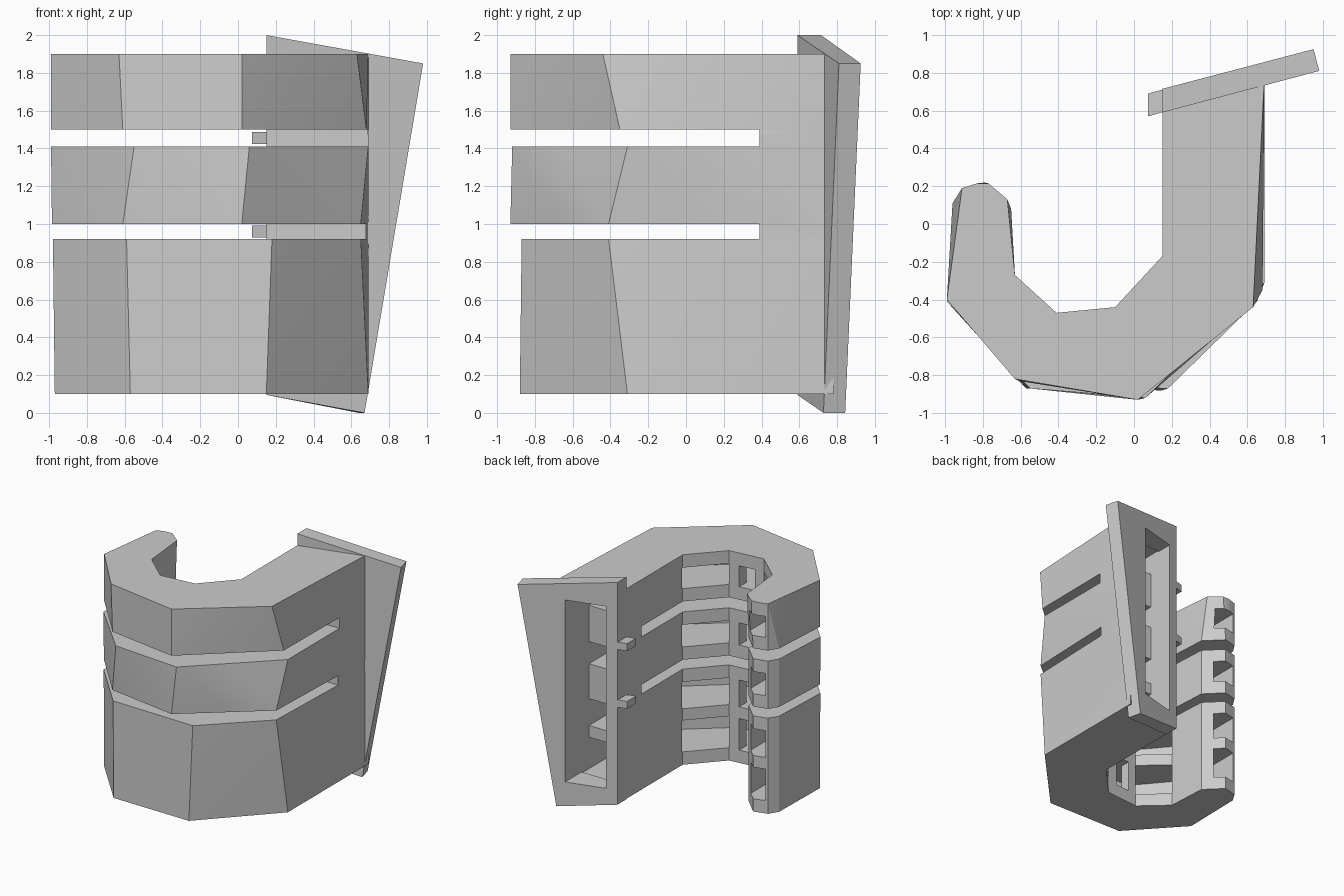
import bpy, bmesh, math

cube = bpy.data.objects.get("Cube")
if cube:
    bpy.data.objects.remove(cube, do_unlink=True)

GREY = (0.6, 0.6, 0.6, 1)
grey = bpy.data.materials.new("plain_grey")
grey.use_nodes = True
grey.diffuse_color = GREY
grey.node_tree.nodes["Principled BSDF"].inputs["Base Color"].default_value = GREY


def loft(name, rings):
    """Closed solid through matching rings of 3D points."""
    bm = bmesh.new()
    rows = [[bm.verts.new(p) for p in ring] for ring in rings]
    bm.faces.new(rows[0])
    bm.faces.new(rows[-1])
    n = len(rows[0])
    for low, high in zip(rows, rows[1:]):
        for i in range(n):
            j = (i + 1) % n
            bm.faces.new((low[i], low[j], high[j], high[i]))
    bmesh.ops.recalc_face_normals(bm, faces=bm.faces)
    bmesh.ops.triangulate(bm, faces=[f for f in bm.faces if len(f.verts) == 4])
    mesh = bpy.data.meshes.new(name)
    bm.to_mesh(mesh)
    bm.free()
    mesh.materials.append(grey)
    obj = bpy.data.objects.new(name, mesh)
    bpy.context.collection.objects.link(obj)
    return obj


def prism(name, plan, z0, z1):
    return loft(name, [[(x, y, z) for x, y in plan] for z in (z0, z1)])


def box(name, x0, x1, y0, y1, z0, z1):
    return prism(name, [(x0, y0), (x1, y0), (x1, y1), (x0, y1)], z0, z1)


def activate(obj):
    bpy.ops.object.select_all(action='DESELECT')
    obj.select_set(True)
    bpy.context.view_layer.objects.active = obj


def cut(obj, cutter, keep=False):
    mod = obj.modifiers.new("cut", 'BOOLEAN')
    mod.operation = 'DIFFERENCE'
    mod.solver = 'EXACT'
    mod.object = cutter
    activate(obj)
    bpy.ops.object.modifier_apply(modifier=mod.name)
    if not keep:
        bpy.data.objects.remove(cutter, do_unlink=True)


# Curled hand: hooked plan whose outer corners drift with height
INNER = [(-0.63, -0.27), (-0.41, -0.47), (-0.1, -0.44), (0.15, -0.17), (0.15, 0.64), (0.69, 0.78)]
BLUNT = [(-0.91, 0.19), (-0.83, 0.215), (-0.77, 0.215), (-0.67, 0.13)]
ROUND = [(-0.96, 0.11), (-0.91, 0.19), (-0.79, 0.22), (-0.65, 0.08)]
LEVELS = [  # height, right corner, front corner, left front corner, left corner, tip
    (1.9, (0.63, -0.44), (0.02, -0.93), (-0.63, -0.82), (-0.99, -0.40), BLUNT),
    (1.5, (0.68, -0.35), (0.02, -0.93), (-0.61, -0.83), (-0.99, -0.40), ROUND),
    (1.41, (0.69, -0.31), (0.06, -0.92), (-0.55, -0.87), (-0.99, -0.41), ROUND),
    (1.0, (0.65, -0.41), (0.02, -0.93), (-0.61, -0.83), (-0.985, -0.41), ROUND),
    (0.92, (0.65, -0.41), (0.18, -0.87), (-0.59, -0.85), (-0.98, -0.42), ROUND),
    (0.1, (0.69, -0.31), (0.15, -0.88), (-0.57, -0.87), (-0.97, -0.43), ROUND),
]
hand = loft("curled_hand", [
    [(x, y, z) for x, y in INNER + corners + tip]
    for z, *corners, tip in LEVELS])

# Slots between the fingers
for low, high in ((0.92, 1.0), (1.41, 1.5)):
    cut(hand, box("slot_cutter", -1.2, 1.2, -1.2, 0.39, low, high))

# Hollow channel in each finger, open at the bends and the tip
CHANNEL = [(0.24, 0.6), (0.24, -0.16), (0.14, -0.16), (0.0, -0.25), (-0.1, -0.43),
           (-0.1, -0.55), (-0.41, -0.55), (-0.41, -0.45), (-0.5, -0.3), (-0.62, -0.27),
           (-0.72, -0.27), (-0.72, 0.4), (-0.89, 0.4), (-0.89, -0.38), (-0.58, -0.75),
           (0.04, -0.8), (0.57, -0.36), (0.57, 0.6)]
for low, high in ((0.21, 0.48), (0.58, 0.81), (1.11, 1.3), (1.61, 1.79)):
    cut(hand, prism("channel_cutter", CHANNEL, low, high))
    cut(hand, box("port_cutter", -0.33, -0.19, -0.62, -0.4, low, high))

# Slanted back plate
OUTLINE = [(0.15, 2.0), (0.98, 1.85), (0.67, 0.0), (0.15, 0.095)]


def slant(x):
    return 0.59 + 0.265 * (x - 0.15)


front = [(x, slant(x), z) for x, z in OUTLINE]
back = [(x - (0.03 if x > 0.2 else 0), slant(x) + (0.115 if x > 0.2 else 0.125), z)
        for x, z in OUTLINE]
plate = loft("back_plate", [front, back])

# Rear window running through the plate into the palm
window = box("window_cutter", 0.24, 0.57, 0.5, 1.1, 0.22, 1.78)
cut(hand, window, keep=True)
cut(plate, window)

# Small tabs beside the plate
parts = [hand, plate]
for name, z in (("lower_tab", 0.96), ("upper_tab", 1.455)):
    parts.append(prism(name, [(0.075, 0.57), (0.2, 0.605), (0.2, 0.725), (0.075, 0.69)],
                       z - 0.032, z + 0.032))

for part in parts:
    activate(part)
    bpy.ops.object.shade_smooth_by_angle(angle=math.radians(20))
